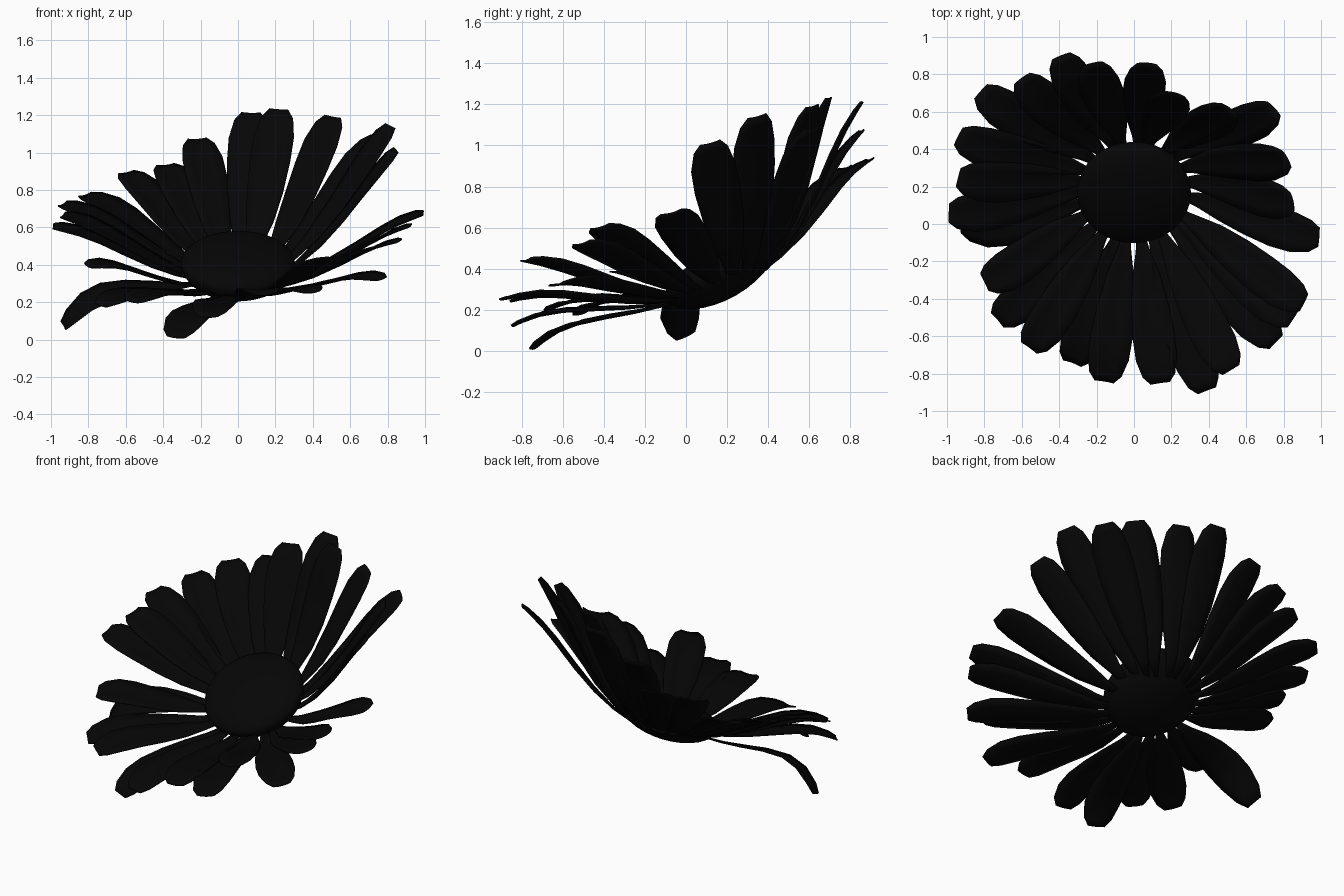
import bpy, bmesh, math
from mathutils import Vector, Matrix

cube = bpy.data.objects.get("Cube")
if cube:
    bpy.data.objects.remove(cube, do_unlink=True)


def leaning(degrees):
    """Upward direction leaning toward the front."""
    angle = math.radians(degrees)
    return Vector((0, -math.sin(angle), math.cos(angle)))


TILT = 30
AXIS = leaning(TILT)
RING_AXIS = leaning(20)
HUB = Vector((0, 0.185, 0.32))


def make_material(name, colour):
    material = bpy.data.materials.new(name)
    material.use_nodes = True
    material.diffuse_color = colour
    material.node_tree.nodes["Principled BSDF"].inputs["Base Color"].default_value = colour
    return material


black = make_material("soft black", (0.0018, 0.0018, 0.0018, 1))


def add_object(name, bm):
    bmesh.ops.recalc_face_normals(bm, faces=bm.faces)
    mesh = bpy.data.meshes.new(name)
    bm.to_mesh(mesh)
    bm.free()
    mesh.materials.append(black)
    mesh.shade_smooth()
    obj = bpy.data.objects.new(name, mesh)
    bpy.context.collection.objects.link(obj)
    return obj


def flower_centre(centre, radius, height, depth):
    """Shallow dome above and deeper bowl below, tilted along the flower axis."""
    bm = bmesh.new()
    bmesh.ops.create_uvsphere(bm, u_segments=32, v_segments=16, radius=1)
    for v in bm.verts:
        v.co.z *= height if v.co.z > 0 else depth
    bm.transform(Matrix.Translation(centre) @ Matrix.Rotation(math.radians(TILT), 4, 'X')
                 @ Matrix.Diagonal((radius, radius, 1, 1)))
    add_object("flower_centre", bm)


# Half width of a petal along its length: pointed base, broad end, blunt tip
PROFILE = [(0, 0.012), (0.15, 0.038), (0.32, 0.076), (0.5, 0.1),
           (0.68, 0.112), (0.82, 0.11), (0.94, 0.087), (1, 0.052)]
ACROSS = [-1, -0.5, 0, 0.5, 1]


def petal(name, tip, bend=0.4, arch=0.05, facing=leaning(15)):
    """Cupped ribbon that rises from under the disc and curls out at the tip."""
    tip = Vector(tip)
    out = tip - HUB
    radial = (out - RING_AXIS * out.dot(RING_AXIS)).normalized()
    base = HUB + radial * 0.22
    straight = (base + tip) / 2
    control = straight.lerp(base + radial * (tip - base).length / 2, bend)

    def path(t):
        curve = base * (1 - t) ** 2 + control * 2 * t * (1 - t) + tip * t * t
        return curve + AXIS * arch * math.sin(math.pi * t * t)

    bm = bmesh.new()
    rows = []
    for t, half in PROFILE:
        tangent = (path(t + 0.02) - path(t - 0.02)).normalized()
        side = facing.cross(tangent).normalized()
        up = tangent.cross(side)
        rows.append([bm.verts.new(path(t) + side * half * a + up * half * 0.14 * a * a)
                     for a in ACROSS])
    for low, high in zip(rows, rows[1:]):
        for i in range(len(ACROSS) - 1):
            bm.faces.new((low[i], low[i + 1], high[i + 1], high[i]))
    solid = add_object(name, bm).modifiers.new("thickness", 'SOLIDIFY')
    solid.thickness = 0.008
    solid.offset = 0


# Flower centre with the bowl beneath it
flower_centre(Vector((0, 0.165, 0.41)), 0.305, 0.09, 0.16)

# Petal tips, counterclockwise from the left side
TIPS = [
    (0.99, -0.07, 0.67), (0.85, 0.12, 1.01), (0.82, 0.35, 1.14),
    (0.75, 0.62, 1.08), (0.51, 0.62, 1.19), (0.22, 0.7, 1.23),
    (0.07, 0.86, 1.21), (-0.22, 0.86, 1.07), (-0.39, 0.9, 0.93),
    (-0.6, 0.78, 0.89), (-0.82, 0.71, 0.77), (-0.94, 0.47, 0.72),
    (-0.94, 0.25, 0.66), (-0.99, 0.06, 0.6), (-0.8, -0.31, 0.39),
    (-0.73, -0.51, 0.18), (-0.56, -0.66, 0.2), (-0.33, -0.74, 0.01),
    (-0.16, -0.84, 0.12), (0.14, -0.85, 0.24), (0.39, -0.89, 0.25),
    (0.52, -0.78, 0.44), (0.76, -0.63, 0.32), (0.85, -0.51, 0.52),
    (0.91, -0.42, 0.6),
]
for number, tip in enumerate(TIPS, 1):
    petal(f"petal_{number}", tip)

# One petal hangs down on the right side
petal("drooping_petal", (-0.93, 0, 0.07), bend=0.6, arch=0.09, facing=leaning(25))
